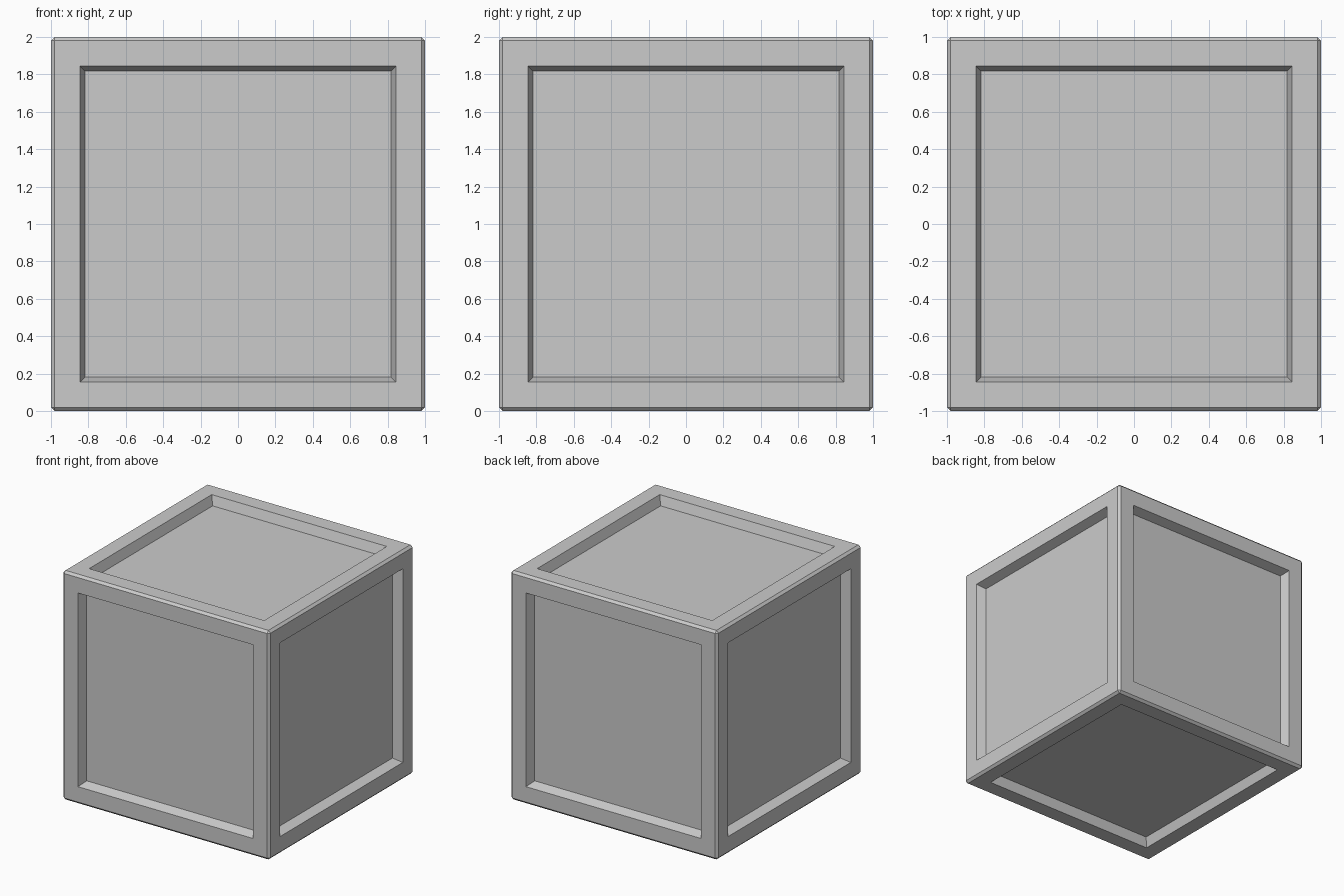
import bpy, bmesh
from mathutils import Vector

if "Cube" in bpy.data.objects:
    bpy.data.objects.remove(bpy.data.objects["Cube"])

bm = bmesh.new()

# Cube body with narrow chamfers on every edge
bmesh.ops.create_cube(bm, size=2.0)
bmesh.ops.bevel(bm, geom=bm.edges[:], offset=0.02, offset_type='OFFSET',
                segments=1, profile=0.5, affect='EDGES')
bm.normal_update()

# Six sunken panels: flat frame, then sloping walls down to the panel
panels = [f for f in bm.faces if f.calc_area() > 1.0]
bmesh.ops.inset_individual(bm, faces=panels, thickness=0.19)
bmesh.ops.inset_individual(bm, faces=panels, thickness=0.04)
for f in panels:
    bmesh.ops.translate(bm, verts=f.verts[:], vec=f.normal * -0.08)

# Stand the crate on the ground plane
bmesh.ops.translate(bm, verts=bm.verts[:], vec=Vector((0, 0, 1)))
bmesh.ops.recalc_face_normals(bm, faces=bm.faces[:])

mesh = bpy.data.meshes.new("panelled_crate")
bm.to_mesh(mesh)
bm.free()
crate = bpy.data.objects.new("panelled_crate", mesh)
bpy.context.collection.objects.link(crate)
